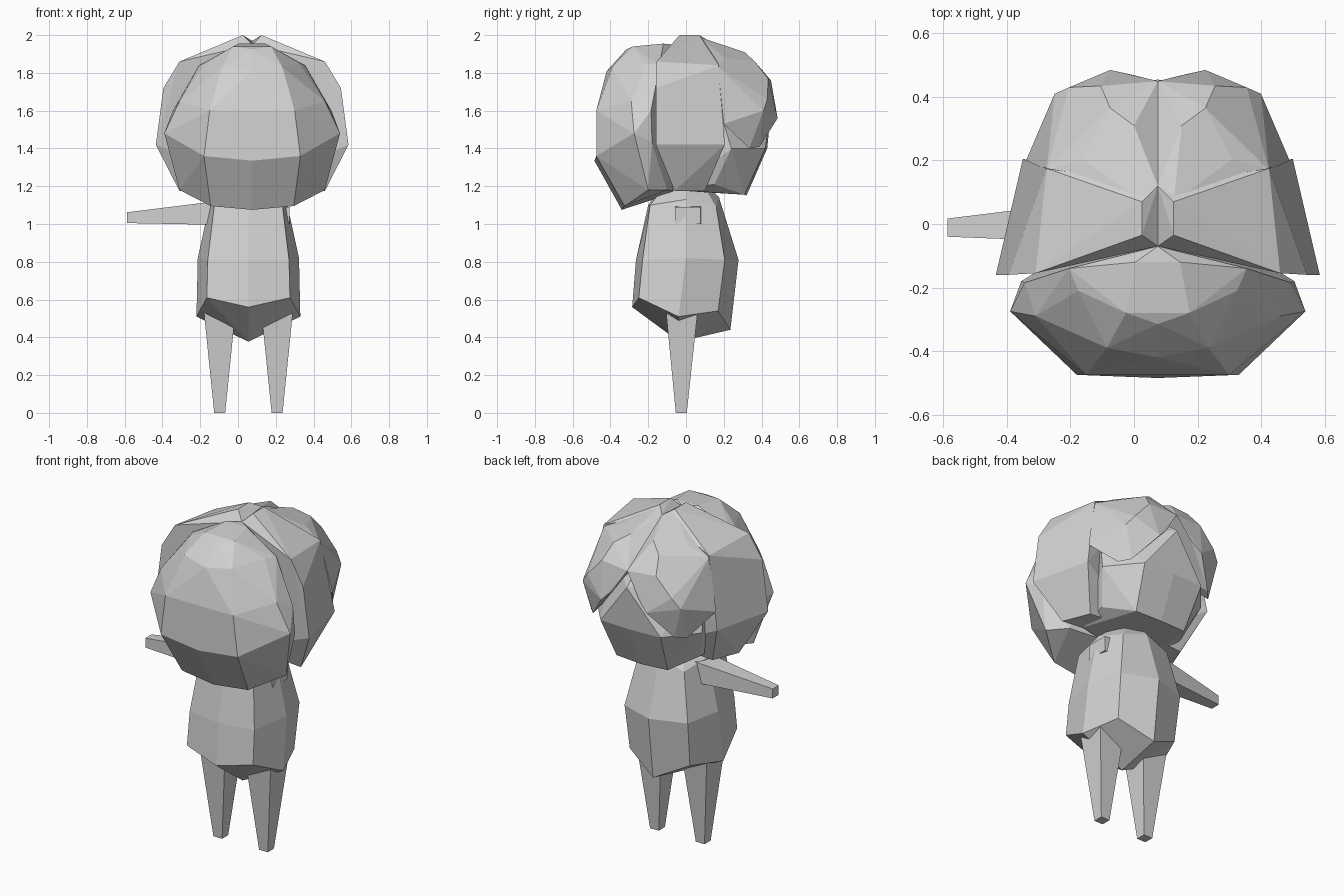
import bpy, bmesh, math

grey = bpy.data.materials.new("plain_grey")
grey.diffuse_color = (0.64, 0.64, 0.64, 1)

HEAD_X = 0.075   # symmetry line of the head
BODY_X = 0.055   # symmetry line of the body


def finish(name, bm):
    bmesh.ops.recalc_face_normals(bm, faces=bm.faces)
    me = bpy.data.meshes.new(name)
    bm.to_mesh(me)
    bm.free()
    me.materials.append(grey)
    ob = bpy.data.objects.new(name, me)
    bpy.context.collection.objects.link(ob)
    return ob


def hull(name, pts, soften=6):
    """Faceted solid wrapped around a few corner points."""
    bm = bmesh.new()
    vs = [bm.verts.new(p) for p in pts]
    res = bmesh.ops.convex_hull(bm, input=vs)
    loose = {g for g in res["geom_interior"] + res["geom_unused"]
             if isinstance(g, bmesh.types.BMVert)}
    bmesh.ops.delete(bm, geom=list(loose), context='VERTS')
    bmesh.ops.dissolve_limit(bm, angle_limit=math.radians(soften),
                             verts=bm.verts, edges=bm.edges)
    return finish(name, bm)


def side(pts, s, cx=HEAD_X):
    return [(cx + s * x, y, z) for x, y, z in pts]


def both(pts):
    return side(pts, 1) + side([p for p in pts if p[0] > 0], -1)


def loft(name, rings, low=None):
    """Skin between rings; low sets the height of the bottom centre point."""
    bm = bmesh.new()
    loops = [[bm.verts.new(p) for p in r] for r in rings]
    n = len(loops[0])
    for a, b in zip(loops, loops[1:]):
        for i in range(n):
            j = (i + 1) % n
            bm.faces.new((a[i], a[j], b[j], b[i]))
    for cap in (loops[0], loops[-1]):
        mid = [sum(v.co[k] for v in cap) / n for k in range(3)]
        if low is not None and cap is loops[0]:
            mid[2] = low
        c = bm.verts.new(mid)
        for i in range(n):
            bm.faces.new((cap[i], cap[(i + 1) % n], c))
    bmesh.ops.dissolve_limit(bm, angle_limit=math.radians(1),
                             verts=bm.verts, edges=bm.edges)
    return finish(name, bm)


# Front fringe covering the face: centre, middle, outer and rear columns
hull("front_fringe", both([
    (0, -0.07, 1.95), (0.07, -0.12, 1.955), (0.10, -0.28, 1.94), (0, -0.315, 1.925),
    (0, -0.42, 1.81), (0.16, -0.39, 1.83),
    (0, -0.485, 1.58), (0.225, -0.475, 1.6), (0, -0.485, 1.335), (0.255, -0.475, 1.36),
    (0, -0.34, 1.075), (0.22, -0.325, 1.095),
    (0.25, -0.21, 1.85), (0.385, -0.29, 1.65), (0.465, -0.275, 1.48),
    (0.385, -0.20, 1.18), (0.28, -0.14, 1.84), (0.42, -0.185, 1.60),
    (0.43, -0.18, 1.43), (0, -0.05, 1.17), (0.3, -0.1, 1.18)]))

# Side hair shells, meeting in a shallow parting on top
shell = [
    (0, -0.07, 1.95), (0, 0.12, 1.97), (0.05, -0.035, 2.0), (0.05, 0.07, 2.0),
    (0.385, -0.155, 1.86), (0.35, 0.175, 1.84), (0.47, -0.16, 1.72),
    (0.51, -0.16, 1.42), (0.425, 0.205, 1.42), (0.385, -0.06, 1.175),
    (0.32, 0.10, 1.175), (0, -0.05, 1.2), (0, 0.1, 1.2)]

# Rear hair lobes, joined along the parting and tapering to an outer tip
lobe = [
    (0, 0.12, 1.97), (0.05, 0.07, 1.99), (0, 0.45, 1.76), (0.075, 0.31, 1.91),
    (0.235, 0.205, 1.88), (0.15, 0.365, 1.86), (0.065, 0.44, 1.77),
    (0.18, 0.435, 1.77), (0.28, 0.43, 1.66), (0.325, 0.41, 1.60),
    (0.09, 0.472, 1.62), (0.15, 0.485, 1.56), (0.27, 0.39, 1.41),
    (0.32, 0.335, 1.40), (0.36, 0.28, 1.52), (0.415, 0.20, 1.53),
    (0.35, 0.17, 1.83), (0.12, 0.1, 1.65)]

for label, s in (("right", 1), ("left", -1)):
    hull(label + "_hair_shell", side(shell, s))
    hull(label + "_hair_lobe", side(lobe, s))

# Skull
hull("skull", both([
    (0, 0.12, 1.955), (0, 0.455, 1.66), (0.2, 0.42, 1.40), (0, 0.43, 1.40),
    (0.17, 0.31, 1.155), (0, 0.32, 1.15), (0.35, 0.24, 1.40), (0.28, 0.15, 1.21),
    (0.25, -0.05, 1.18), (0.3, 0.15, 1.70), (0, -0.1, 1.18)]))


# Eight-sided torso: each ring is front, front side, side, back side, back
def ring(half):
    return side(half, 1, BODY_X) + side(half[1:-1], -1, BODY_X)[::-1]


loft("body", [ring(r) for r in (
    [(0, -0.285, 0.56), (0.22, -0.25, 0.61), (0.275, -0.04, 0.51),
     (0.20, 0.17, 0.54), (0, 0.235, 0.44)],
    [(0, -0.265, 0.81), (0.215, -0.23, 0.81), (0.268, 0, 0.82),
     (0.21, 0.205, 0.81), (0, 0.278, 0.81)],
    [(0, -0.20, 1.10), (0.18, -0.19, 1.10), (0.20, 0, 1.13),
     (0.155, 0.16, 1.09), (0, 0.175, 1.14)],
    [(0, -0.14, 1.19), (0.09, -0.12, 1.19), (0.13, 0, 1.19),
     (0.09, 0.10, 1.19), (0, 0.13, 1.19)])], low=0.377)


def box_x(x, y0, y1, z0, z1):
    return [(x, y0, z0), (x, y1, z0), (x, y1, z1), (x, y0, z1)]


# Outstretched left arm and the short right shoulder stub
loft("left_arm", [box_x(-0.08, -0.06, 0.08, 0.995, 1.125),
                  box_x(-0.588, -0.04, 0.017, 1.005, 1.062)])
loft("right_arm_stub", [box_x(0.14, -0.06, 0.08, 1.0, 1.1),
                        box_x(0.273, -0.057, 0.078, 1.0, 1.09)])


def square(cx, cy, h, z):
    return [(cx - h, cy - h, z), (cx + h, cy - h, z),
            (cx + h, cy + h, z), (cx - h, cy + h, z)]


# Tapered square legs
for label, cx in (("left", -0.097), ("right", 0.207)):
    loft(label + "_leg", [square(cx, -0.025, 0.029, 0),
                          square(cx, -0.022, 0.084, 0.54)])
